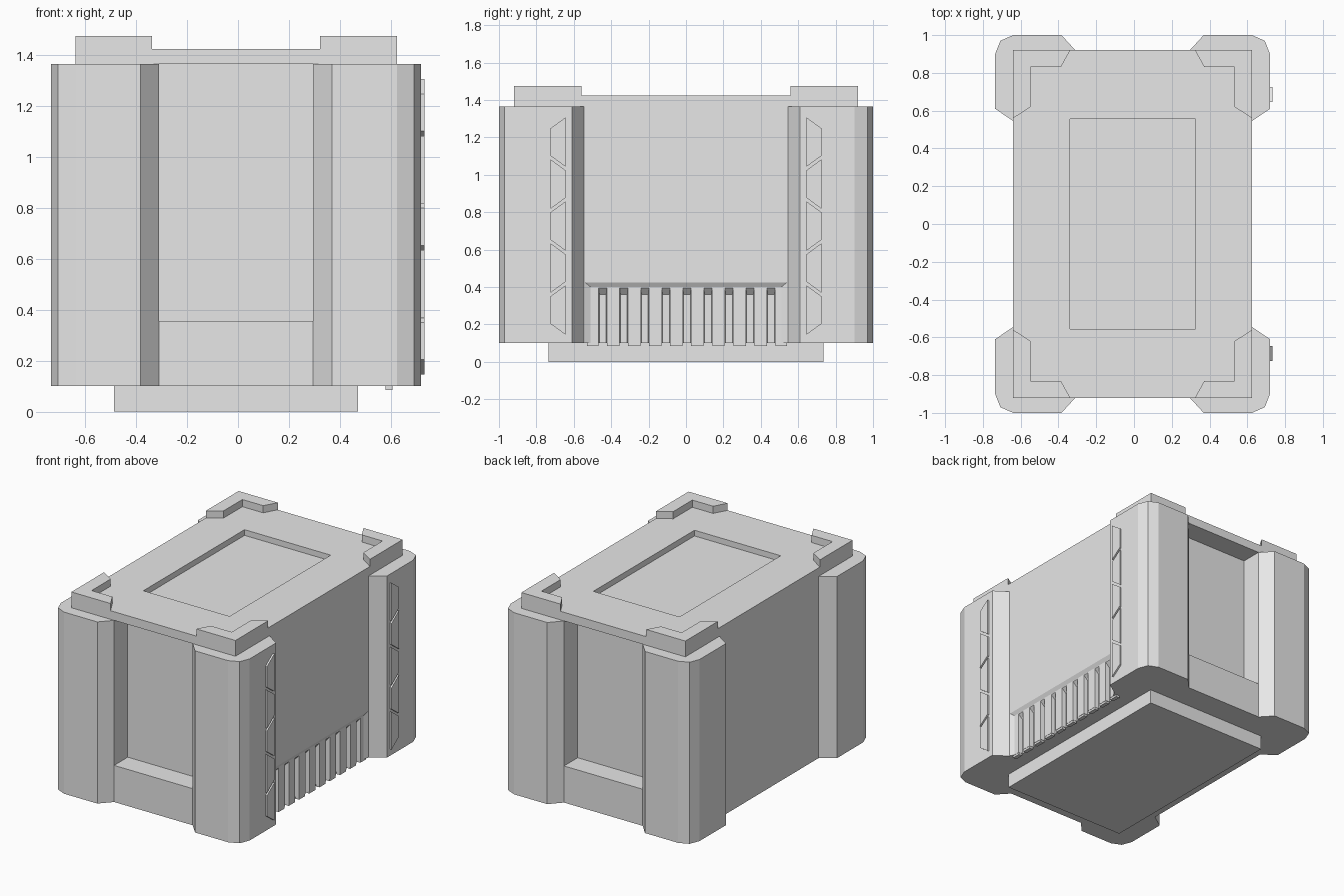
import bpy, bmesh

if "Cube" in bpy.data.objects:
    bpy.data.objects.remove(bpy.data.objects["Cube"])

CX = -0.0075  # centre line of the crate (side plates shift the bounds slightly)

grey = bpy.data.materials.new("light_grey")
grey.diffuse_color = (0.8, 0.8, 0.8, 1.0)
grey.use_nodes = True
grey.node_tree.nodes["Principled BSDF"].inputs["Base Color"].default_value = grey.diffuse_color


def loft(name, ring_a, ring_b):
    """Closed solid between two matching rings of 3D points."""
    bm = bmesh.new()
    a = [bm.verts.new(p) for p in ring_a]
    b = [bm.verts.new(p) for p in ring_b]
    n = len(a)
    bm.faces.new(a)
    bm.faces.new(b)
    for i in range(n):
        j = (i + 1) % n
        bm.faces.new((a[i], a[j], b[j], b[i]))
    bmesh.ops.recalc_face_normals(bm, faces=bm.faces)
    me = bpy.data.meshes.new(name)
    bm.to_mesh(me)
    bm.free()
    me.materials.append(grey)
    ob = bpy.data.objects.new(name, me)
    bpy.context.collection.objects.link(ob)
    return ob


def prism(name, pts, z0, z1):
    return loft(name, [(x, y, z0) for x, y in pts], [(x, y, z1) for x, y in pts])


def box(name, x0, x1, y0, y1, z0, z1):
    return prism(name, [(x0, y0), (x1, y0), (x1, y1), (x0, y1)], z0, z1)


def x_ring(x, y0, y1, z0, z1):
    return [(x, y0, z0), (x, y1, z0), (x, y1, z1), (x, y0, z1)]


def cut(target, cutter):
    cutter.hide_render = True
    m = target.modifiers.new("cut", 'BOOLEAN')
    m.operation = 'DIFFERENCE'
    m.solver = 'EXACT'
    m.object = cutter
    bpy.context.view_layer.objects.active = target
    bpy.ops.object.modifier_apply(modifier=m.name)
    bpy.data.objects.remove(cutter, do_unlink=True)


# Main body with lid
body = box("crate_body", CX - 0.632, CX + 0.632, -0.92, 0.92, 0.1, 1.425)

# Shallow panel in the lid
cut(body, box("lid_cutter", CX - 0.332, CX + 0.332, -0.557, 0.557, 1.385, 1.6))

# Recessed end panels, front and back
for s in (-1, 1):
    ya, yb = sorted((s * 0.77, s * 1.2))
    cut(body, box("end_cutter", CX - 0.303, CX + 0.303, ya, yb, 0.355, 1.365))

# Bevelled vent recess low on the right side
wall, face = CX + 0.632, 0.61
cut(body, loft("vent_cutter", x_ring(face, -0.51, 0.51, 0.0, 0.40),
               x_ring(2 * wall - face, -0.57, 0.57, 0.0, 0.45)))

# Vent slots with sloped tops
centres = [0.005 + 0.1125 * (i - 4) for i in range(9)]
for c in centres:
    cut(body, loft("slot_cutter", x_ring(0.58, c - 0.018, c + 0.018, 0.0, 0.36),
                   x_ring(0.611, c - 0.022, c + 0.022, 0.0, 0.395)))

# Vent bar feet showing under the body
edges = [-0.53] + [v for c in centres for v in (c - 0.022, c + 0.022)] + [0.54]
for i in range(0, len(edges), 2):
    box("vent_bar_foot", 0.58, 0.608, edges[i] + 0.001, edges[i + 1] - 0.001, 0.085, 0.115)

# Base plinth
box("base_plinth", CX - 0.48, CX + 0.48, -0.735, 0.735, 0.0, 0.105)

# Corner pillars and raised lid corners
PILLAR = [(0.7275, 0.61), (0.7275, 0.9), (0.70, 0.97), (0.632, 1.0), (0.3765, 1.0),
          (0.303, 0.92), (0.5, 0.8), (0.632, 0.545)]
BRACKET = [(0.632, 0.56), (0.632, 0.92), (0.33, 0.92), (0.38, 0.83), (0.54, 0.83), (0.54, 0.62)]
for sx in (-1, 1):
    for sy in (-1, 1):
        prism("corner_pillar", [(CX + sx * x, sy * y) for x, y in PILLAR], 0.1, 1.365)
        prism("lid_corner", [(CX + sx * x, sy * y) for x, y in BRACKET], 1.42, 1.475)

# Alternating trapezoid plates on the right-hand pillars
for sy in (-1, 1):
    for i in range(5):
        mid = 1.175 - 0.2245 * i
        inner, outer = (0.131, 0.073) if i % 2 == 0 else (0.074, 0.133)
        pts = [(sy * 0.645, mid - inner), (sy * 0.645, mid + inner),
               (sy * 0.725, mid + outer), (sy * 0.725, mid - outer)]
        loft("side_plate", [(0.715, y, z) for y, z in pts], [(0.732, y, z) for y, z in pts])
